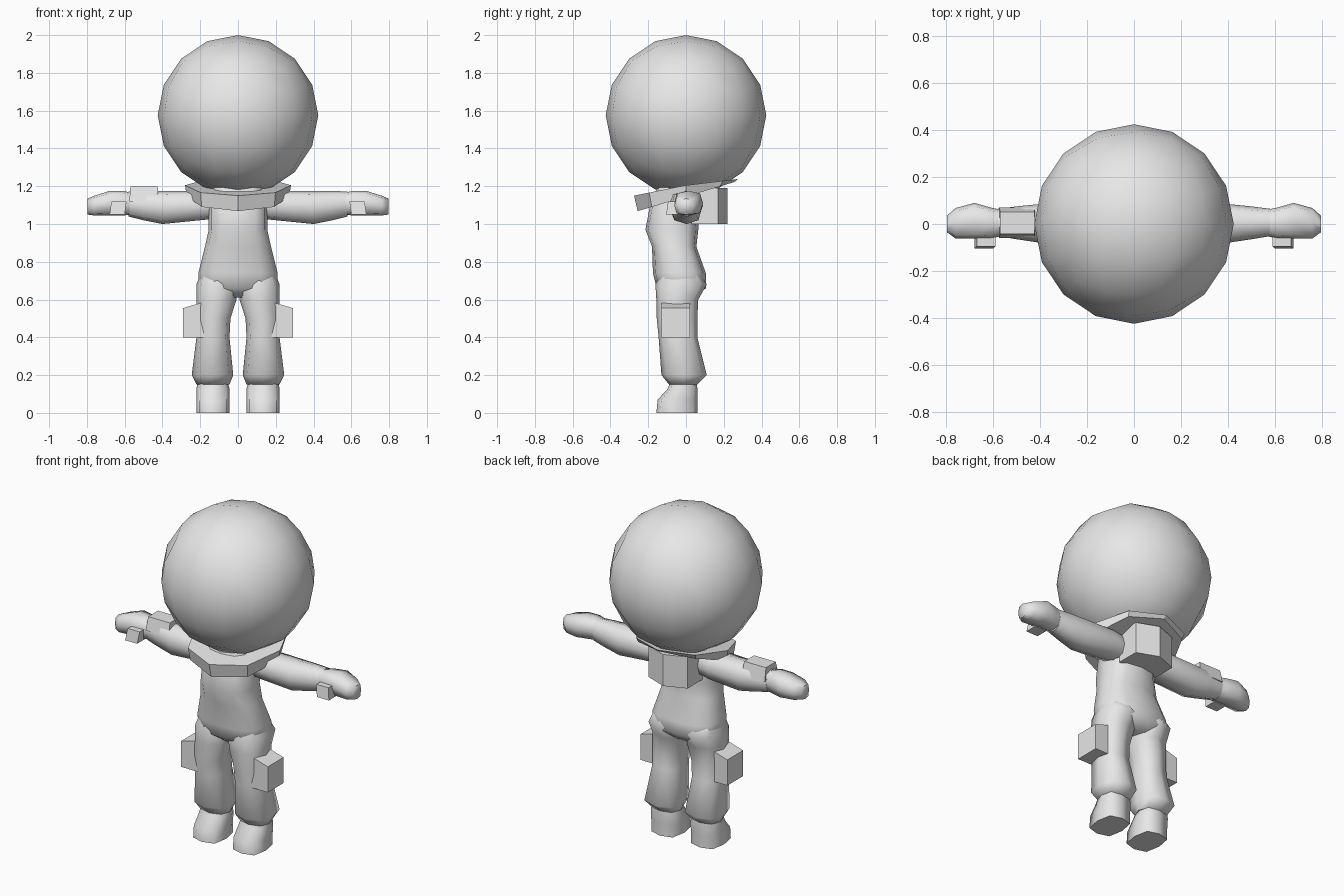
import bpy, bmesh
from math import sin, cos, tan, pi, radians
from mathutils import Vector

cube = bpy.data.objects.get("Cube")
if cube:
    bpy.data.objects.remove(cube)

grey = bpy.data.materials.new("plain_grey")
grey.use_nodes = True
grey.diffuse_color = (0.8, 0.8, 0.8, 1)
grey.node_tree.nodes["Principled BSDF"].inputs["Base Color"].default_value = (0.8, 0.8, 0.8, 1)


def finish(name, bm, smooth=None, mirror=False):
    """Turn a bmesh into an object; smooth is the sharp-edge angle."""
    bmesh.ops.recalc_face_normals(bm, faces=bm.faces)
    mesh = bpy.data.meshes.new(name)
    for f in bm.faces:
        f.smooth = smooth is not None
    bm.to_mesh(mesh)
    bm.free()
    if smooth is not None:
        mesh.set_sharp_from_angle(angle=radians(smooth))
    mesh.materials.append(grey)
    obj = bpy.data.objects.new(name, mesh)
    bpy.context.collection.objects.link(obj)
    if mirror:
        obj.modifiers.new("Mirror", "MIRROR").use_mirror_merge = False
    return obj


def skin(bm, rings):
    """Bridge rings of points and cap both ends."""
    loops = [[bm.verts.new(p) for p in ring] for ring in rings]
    n = len(loops[0])
    for a, b in zip(loops, loops[1:]):
        for i in range(n):
            j = (i + 1) % n
            bm.faces.new((a[i], a[j], b[j], b[i]))
    bm.faces.new(loops[0])
    bm.faces.new(loops[-1])


def limb(name, sections, axis="z", mirror=True, sides=8, box=0.8):
    """Loft sections (position, low a, high a, low b, high b) along an axis."""
    rings = []
    for pos, a0, a1, b0, b1 in sections:
        ring = []
        for i in range(sides):
            t = 2 * pi * i / sides
            ca, sa = [(abs(v) ** box) * (1 if v > 0 else -1) for v in (cos(t), sin(t))]
            a = (a0 + a1) / 2 + ca * (a1 - a0) / 2
            b = (b0 + b1) / 2 + sa * (b1 - b0) / 2
            ring.append((a, b, pos) if axis == "z" else (pos, a, b))
        rings.append(ring)
    bm = bmesh.new()
    skin(bm, rings)
    return finish(name, bm, 65, mirror)


def block(name, lower, upper, mirror=False):
    """Flat-sided solid between two outlines."""
    bm = bmesh.new()
    skin(bm, [lower, upper])
    return finish(name, bm, None, mirror)


def rect(x0, x1, y0, y1, z0, z1=None):
    """Rectangle outline, sloping from z0 at x0 to z1 at x1."""
    z1 = z0 if z1 is None else z1
    return [(x0, y0, z0), (x1, y0, z1), (x1, y1, z1), (x0, y1, z0)]


# Round helmet: cube grid pushed out to a sphere
bm = bmesh.new()
bmesh.ops.create_cube(bm, size=2)
bmesh.ops.subdivide_edges(bm, edges=bm.edges[:], cuts=3, use_grid_fill=True)
for v in bm.verts:
    direction = Vector([tan(c * pi / 4) for c in v.co]).normalized()
    v.co = direction * 0.425 + Vector((0, 0, 1.575))
finish("helmet", bm, 65)

# Torso and hips
limb("torso", [
    (1.20, -0.13, 0.13, -0.15, 0.06),
    (1.10, -0.155, 0.155, -0.19, 0.07),
    (0.97, -0.155, 0.155, -0.215, 0.065),
    (0.88, -0.175, 0.175, -0.18, 0.055),
    (0.74, -0.21, 0.21, -0.175, 0.105),
    (0.66, -0.21, 0.21, -0.155, 0.105),
    (0.61, -0.12, 0.12, -0.09, 0.05),
], mirror=False, sides=12, box=0.75)

# Trouser legs with flared cuffs
limb("leg", [
    (0.76, 0.03, 0.19, -0.13, 0.06),
    (0.68, 0.0, 0.22, -0.162, 0.11),
    (0.60, 0.008, 0.22, -0.157, 0.065),
    (0.50, 0.04, 0.22, -0.155, 0.06),
    (0.40, 0.045, 0.22, -0.145, 0.06),
    (0.20, 0.025, 0.245, -0.13, 0.11),
    (0.15, 0.045, 0.22, -0.09, 0.06),
], box=0.75)

# Boots
limb("boot", [
    (0.18, 0.06, 0.21, -0.08, 0.055),
    (0.13, 0.045, 0.22, -0.095, 0.06),
    (0.07, 0.045, 0.22, -0.15, 0.06),
    (0.0, 0.045, 0.22, -0.157, 0.06),
], box=0.6)

# Arms and mitten hands
limb("arm", [
    (0.10, -0.08, 0.07, 1.03, 1.17),
    (0.20, -0.09, 0.09, 1.02, 1.175),
    (0.40, -0.08, 0.085, 1.0, 1.175),
    (0.50, -0.065, 0.075, 1.02, 1.175),
    (0.58, -0.052, 0.065, 1.04, 1.172),
], axis="x", box=0.75)
limb("hand", [
    (0.56, -0.05, 0.06, 1.05, 1.165),
    (0.61, -0.062, 0.07, 1.045, 1.175),
    (0.68, -0.062, 0.09, 1.045, 1.175),
    (0.76, -0.062, 0.068, 1.045, 1.15),
    (0.797, -0.035, 0.035, 1.05, 1.135),
], axis="x", box=0.65)
block("thumb", rect(0.60, 0.68, -0.105, -0.03, 1.05),
      rect(0.59, 0.67, -0.095, -0.03, 1.12), mirror=True)

# Tilted octagonal collar, thinner at the back
corners = [(0.28 * sin(k * pi / 4), -0.275 * cos(k * pi / 4)) for k in range(8)]
block("collar",
      [(x * 0.97, y * 0.93, 1.145 + y * 0.28) for x, y in corners],
      [(x, y, 1.205 + y * (0.2 if y < 0 else 0.12)) for x, y in corners])

# Backpack with a ridged rear face
outline = [(-0.13, 0.03), (-0.13, 0.17), (0, 0.22), (0.13, 0.17), (0.13, 0.03)]
block("backpack", [(x, y, 1.0) for x, y in outline], [(x, y, 1.19) for x, y in outline])

# Thigh pouches with sloping lids
block("thigh_pouch", rect(0.17, 0.29, -0.13, 0.02, 0.40),
      rect(0.17, 0.29, -0.13, 0.02, 0.59, 0.555), mirror=True)

# Wrist device on the right arm only
block("wrist_device", rect(-0.575, -0.42, -0.06, 0.07, 1.12),
      rect(-0.57, -0.425, -0.042, 0.052, 1.198))
